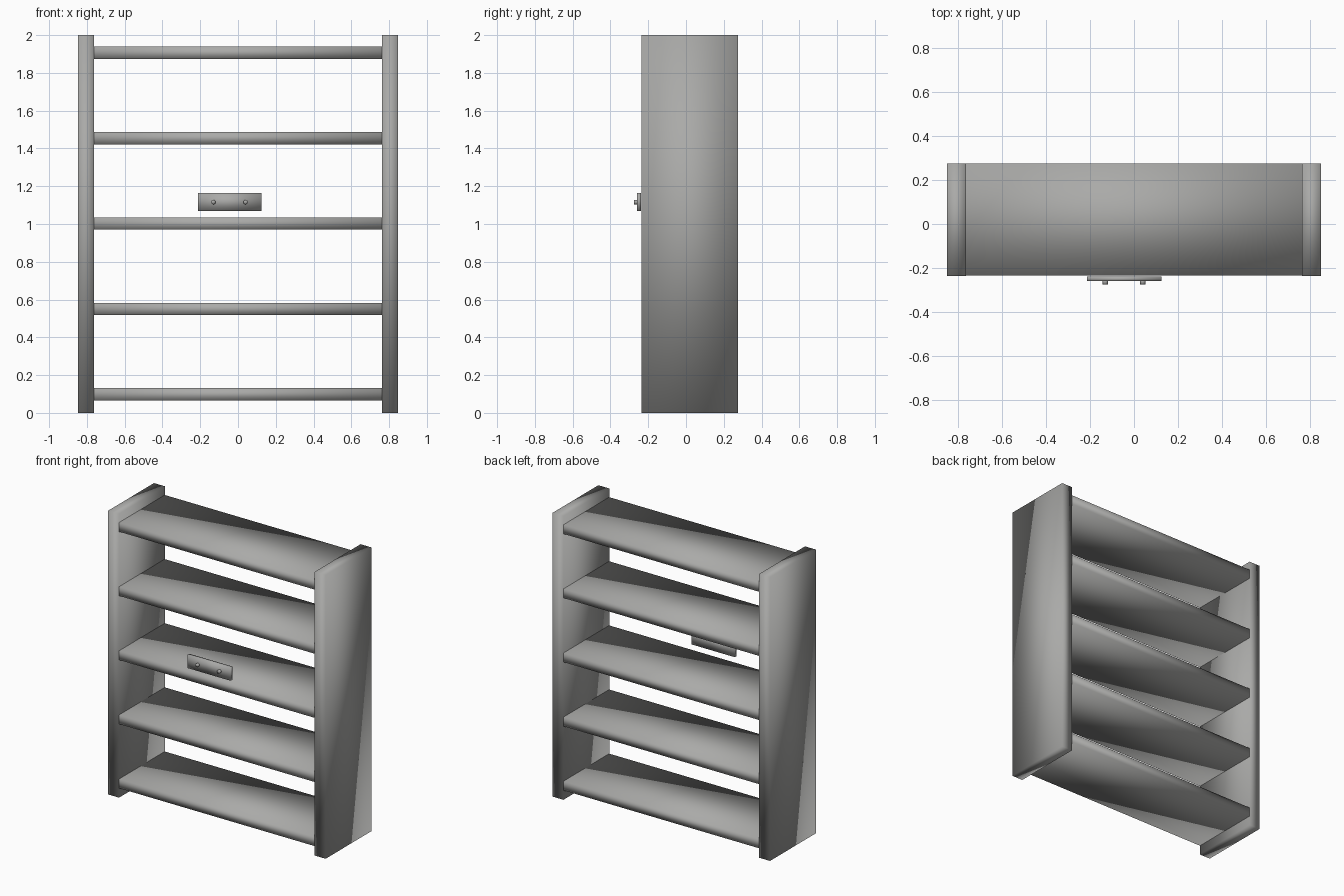
import bpy
import math

if "Cube" in bpy.data.objects:
    bpy.data.objects.remove(bpy.data.objects["Cube"], do_unlink=True)

# One grey finish for everything
grey = bpy.data.materials.new("plain_grey")
grey.use_nodes = True
colour = (0.4, 0.4, 0.39, 1)
grey.diffuse_color = colour
grey.node_tree.nodes["Principled BSDF"].inputs["Base Color"].default_value = colour


def finish(obj, name):
    obj.name = name
    obj.data.materials.append(grey)
    for poly in obj.data.polygons:
        poly.use_smooth = True
    return obj


def box(name, low, high):
    centre = [(a + b) / 2 for a, b in zip(low, high)]
    bpy.ops.mesh.primitive_cube_add(size=1, location=centre)
    obj = bpy.context.object
    obj.scale = [b - a for a, b in zip(low, high)]
    bpy.ops.object.transform_apply(location=False, rotation=False, scale=True)
    return finish(obj, name)


FRONT, BACK = -0.235, 0.275
OUTER, INNER = 0.848, 0.763

# Side panels
box("left_side_panel", (INNER, FRONT, 0), (OUTER, BACK, 2))
box("right_side_panel", (-OUTER, FRONT, 0), (-INNER, BACK, 2))

# Shelves, let into the side panels
inset = 0.001
for i in range(5):
    z = 0.066 + i * 0.452
    box(f"shelf_{i + 1}", (-OUTER + inset, FRONT + inset, z),
        (OUTER - inset, BACK - inset, z + 0.065))

# Small front plate with two round studs
box("front_plate", (-0.213, -0.259, 1.07), (0.124, -0.239, 1.163))
for side, x in (("right", -0.13), ("left", 0.04)):
    bpy.ops.mesh.primitive_cylinder_add(
        vertices=24, radius=0.012, depth=0.025,
        location=(x, -0.2625, 1.116), rotation=(math.pi / 2, 0, 0))
    finish(bpy.context.object, f"{side}_plate_stud")
